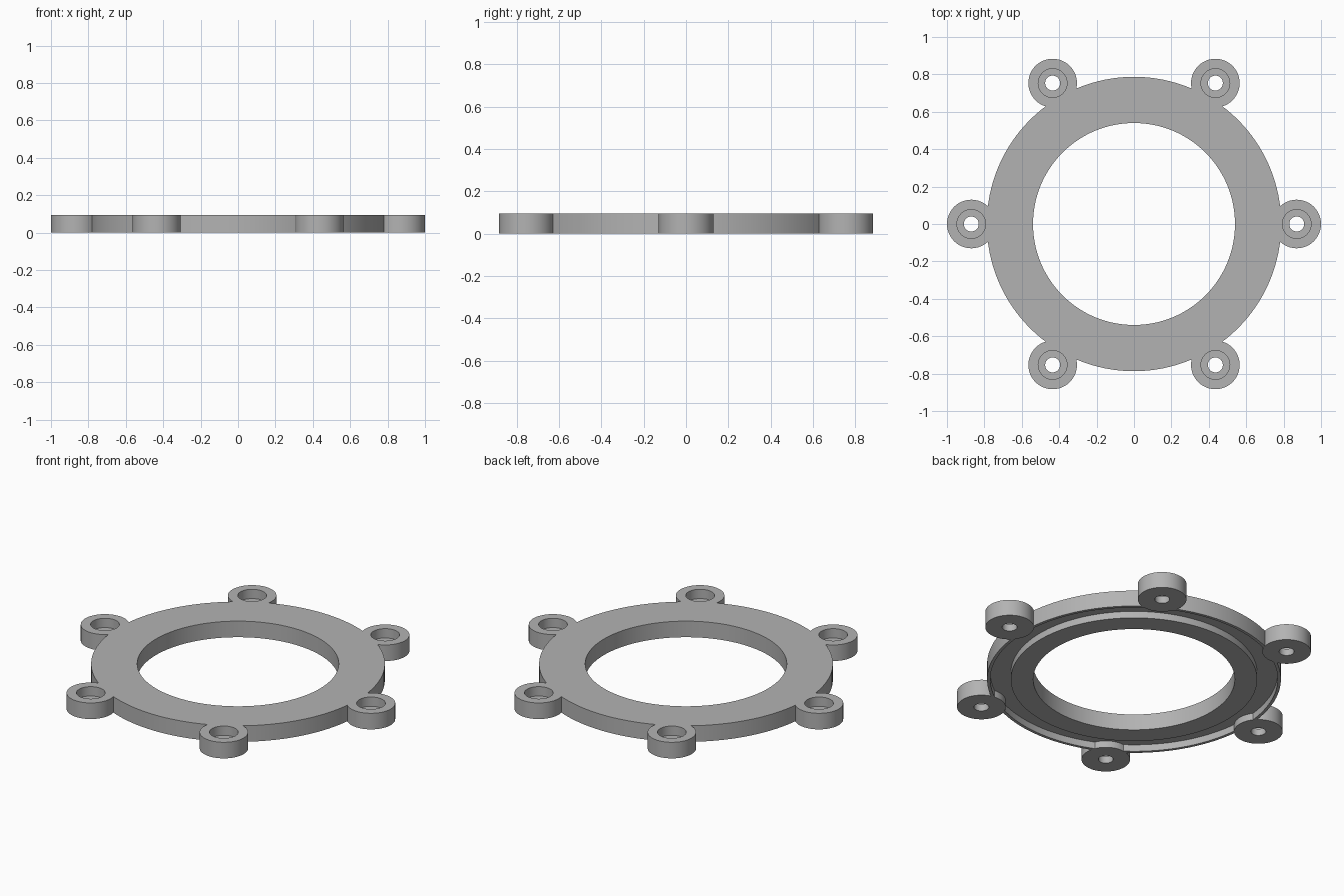
import bpy, bmesh, math

if "Cube" in bpy.data.objects:
    bpy.data.objects.remove(bpy.data.objects["Cube"])

H = 0.095          # overall thickness
BOLT_R = 0.87      # bolt circle radius

grey = bpy.data.materials.new("plain grey")
grey.diffuse_color = (0.45, 0.45, 0.45, 1)
grey.use_nodes = True
grey.node_tree.nodes["Principled BSDF"].inputs["Base Color"].default_value = grey.diffuse_color


def lathe(name, profile, sides, location=(0, 0, 0)):
    """Revolve a closed (radius, z) outline around z."""
    bm = bmesh.new()
    rings = []
    for i in range(sides):
        a = 2 * math.pi * i / sides
        rings.append([bm.verts.new((r * math.cos(a), r * math.sin(a), z)) for r, z in profile])
    n = len(profile)
    for i in range(sides):
        a, b = rings[i], rings[(i + 1) % sides]
        for k in range(n):
            m = (k + 1) % n
            bm.faces.new((a[k], b[k], b[m], a[m]))
    bmesh.ops.recalc_face_normals(bm, faces=bm.faces)
    mesh = bpy.data.meshes.new(name)
    bm.to_mesh(mesh)
    bm.free()
    mesh.materials.append(grey)
    obj = bpy.data.objects.new(name, mesh)
    obj.location = location
    bpy.context.collection.objects.link(obj)
    return obj


# Flange ring with a groove cut into its underside
ring = lathe("flange_ring", [
    (0.54, 0), (0.66, 0), (0.66, 0.04), (0.77, 0.04),
    (0.77, 0), (0.787, 0), (0.787, H), (0.54, H)], 128)

# Six counterbored screw bosses, fused into the ring
bosses = []
for i in range(6):
    a = math.radians(60 * i)
    boss = lathe(f"screw_boss_{i + 1}", [
        (0.04, 0), (0.13, 0), (0.13, H), (0.077, H),
        (0.077, 0.04), (0.04, 0.04)], 48,
        (BOLT_R * math.cos(a), BOLT_R * math.sin(a), 0))
    mod = ring.modifiers.new("fuse_boss", 'BOOLEAN')
    mod.operation = 'UNION'
    mod.solver = 'EXACT'
    mod.object = boss
    bosses.append(boss)

bpy.context.view_layer.objects.active = ring
ring.select_set(True)
for mod in list(ring.modifiers):
    bpy.ops.object.modifier_apply(modifier=mod.name)
for boss in bosses:
    bpy.data.objects.remove(boss)

# Smooth walls, crisp edges
bpy.ops.object.shade_smooth_by_angle(angle=math.radians(30))
